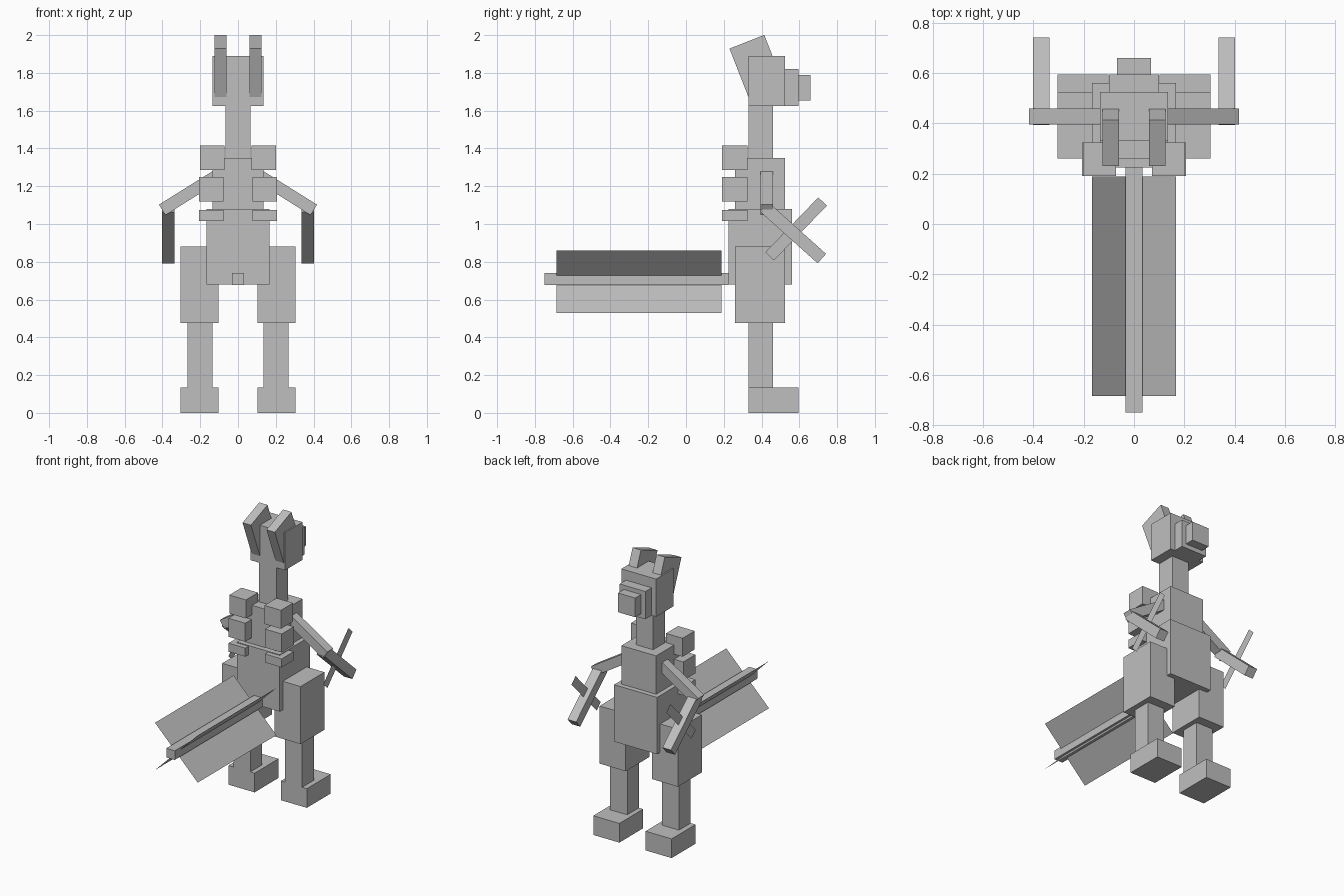
import bpy
from math import radians, hypot
from mathutils import Matrix, Vector

if "Cube" in bpy.data.objects:
    bpy.data.objects.remove(bpy.data.objects["Cube"], do_unlink=True)

grey = bpy.data.materials.new("plain_grey")
grey.use_nodes = True
GREY = (0.52, 0.52, 0.52, 1)
grey.diffuse_color = GREY
grey.node_tree.nodes["Principled BSDF"].inputs["Base Color"].default_value = GREY


def finish(name, turn):
    """Name the new object, bake its turn and give it the material."""
    ob = bpy.context.object
    ob.name = name
    axis, degrees = turn
    ob.data.transform(Matrix.Rotation(radians(degrees), 4, axis))
    ob.data.materials.append(grey)
    return ob


def box(name, center, size, turn=("X", 0)):
    bpy.ops.mesh.primitive_cube_add(size=1, location=center)
    bpy.context.object.data.transform(Matrix.Diagonal((*size, 1)))
    return finish(name, turn)


def span(name, x, y, z):
    """Box from its low and high limits on each axis."""
    lo, hi = Vector((x[0], y[0], z[0])), Vector((x[1], y[1], z[1]))
    return box(name, (lo + hi) / 2, hi - lo)


def sheet(name, center, width, length, turn, upright=False):
    """Flat plate: lies in XY, or stands in YZ when upright."""
    bpy.ops.mesh.primitive_plane_add(size=1, location=center)
    data = bpy.context.object.data
    data.transform(Matrix.Diagonal((width, length, 1, 1)))
    if upright:
        data.transform(Matrix.Rotation(radians(90), 4, "Y"))
    return finish(name, turn)


# Torso, neck and head
span("hips", (-.167, .167), (.225, .56), (.68, 1.08))
span("chest", (-.135, .135), (.26, .525), (1.08, 1.35))
span("neck", (-.067, .067), (.33, .46), (1.35, 1.625))
span("head", (-.135, .135), (.33, .525), (1.625, 1.89))
span("muzzle", (-.1, .1), (.525, .595), (1.625, 1.82))
span("nose", (-.067, .067), (.595, .66), (1.655, 1.79))

# Tail with two crossed fins
span("tail", (-.033, .033), (-.75, .225), (.677, .741))
for name, tilt in (("tail_fin_a", 45), ("tail_fin_b", -45)):
    sheet(name, (0, -.248, .694), .47, .874, ("Y", tilt))

for side, s in (("left", 1), ("right", -1)):
    def pair(name, x, y, z):
        span(f"{side}_{name}", sorted((s * x[0], s * x[1])), y, z)

    # Legs
    pair("foot", (.102, .305), (.33, .595), (0, .135))
    pair("shin", (.135, .268), (.33, .46), (.135, .475))
    pair("thigh", (.102, .305), (.26, .525), (.475, .88))

    # Back plates, top to bottom
    pair("upper_back_plate", (.072, .201), (.19, .325), (1.285, 1.415))
    pair("middle_back_plate", (.077, .207), (.19, .325), (1.12, 1.25))
    pair("lower_back_plate", (.077, .207), (.19, .325), (1.015, 1.075))

    # Ears lean backward
    box(f"{side}_ear", (s * .093, .377, 1.825), (.065, .198, .3), ("X", 21.4))

    # Arms with a blade crossing each forearm
    box(f"{side}_upper_arm", (s * .26, .428, 1.163), (.333, .065, .065),
        ("Y", s * 32))
    start, end = Vector((s * .369, .417, 1.088)), Vector((s * .369, .719, .817))
    box(f"{side}_forearm", (start + end) / 2,
        (.067, hypot(.302, .271), .067), ("X", -41.9))
    sheet(f"{side}_blade", (s * .369, .583, .974), .063, .403,
          ("X", 46), upright=True)
